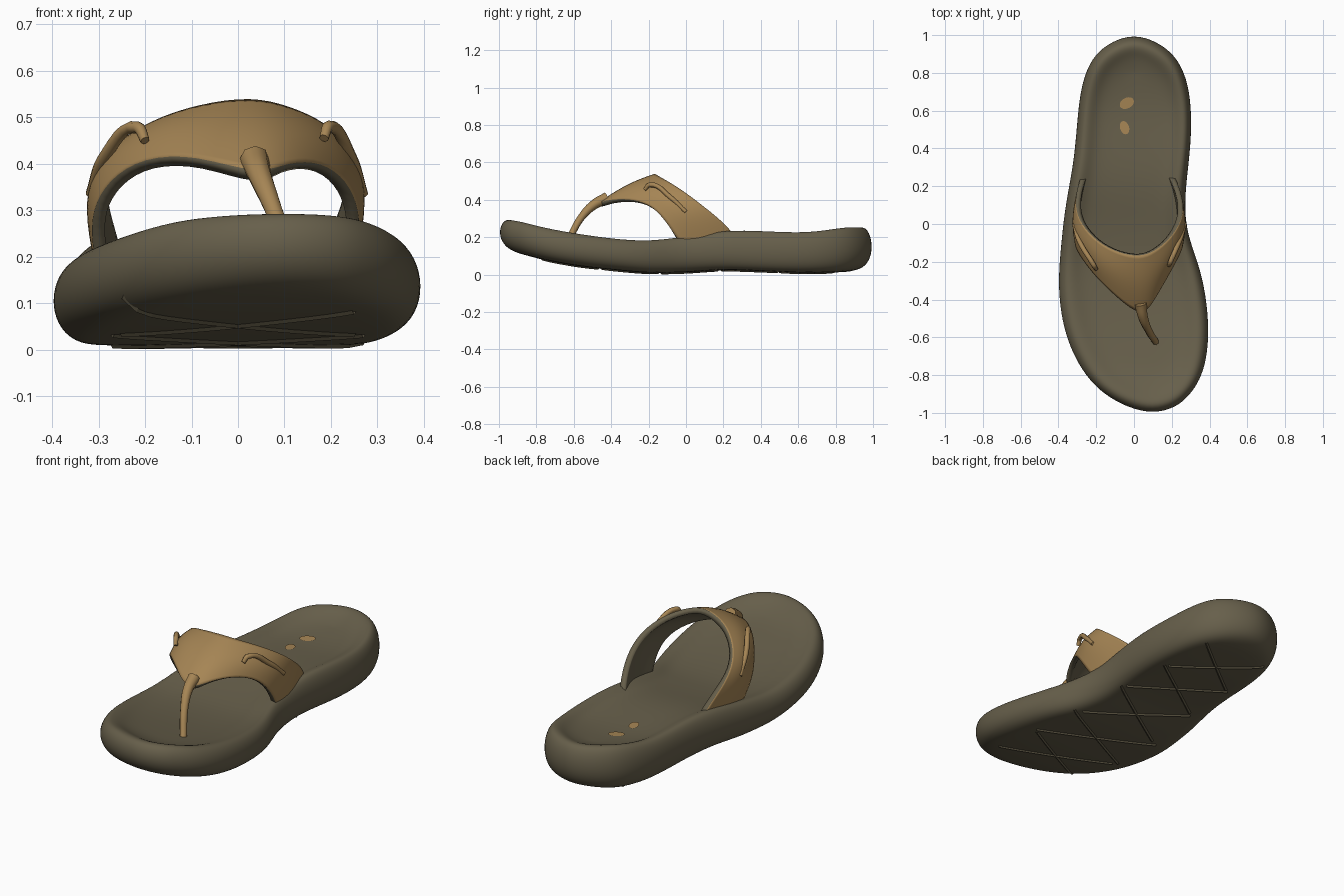
import bpy, bmesh, math
from mathutils import Vector
from mathutils.bvhtree import BVHTree

if "Cube" in bpy.data.objects:
    bpy.data.objects.remove(bpy.data.objects["Cube"])


def material(name, rgb):
    m = bpy.data.materials.new(name)
    m.use_nodes = True
    m.diffuse_color = (*rgb, 1)
    m.node_tree.nodes["Principled BSDF"].inputs["Base Color"].default_value = (*rgb, 1)
    return m


foam = material("olive foam", (0.135, 0.115, 0.07))
leather = material("tan leather", (0.38, 0.235, 0.09))


def add_mesh(name, verts, faces, *mats):
    me = bpy.data.meshes.new(name)
    me.from_pydata([tuple(v) for v in verts], [], faces)
    for m in mats:
        me.materials.append(m)
    for p in me.polygons:
        p.use_smooth = True
    ob = bpy.data.objects.new(name, me)
    bpy.context.collection.objects.link(ob)
    return ob


def lerp(table, y):
    # linear lookup in a list of (y, value) pairs
    for (a, u), (b, v) in zip(table, table[1:]):
        if y <= b:
            return u + (v - u) * max(0, (y - a) / (b - a))
    return table[-1][1]


# Sole: outline as (y, right edge, left edge), with tips at both ends
OUTLINE = [(-.975, -.03, .22), (-.92, -.135, .285), (-.85, -.22, .34),
           (-.75, -.295, .38), (-.62, -.355, .398), (-.48, -.39, .395),
           (-.33, -.403, .375), (-.2, -.397, .34), (-.08, -.385, .295),
           (.04, -.373, .272), (.18, -.35, .275), (.33, -.322, .293),
           (.5, -.306, .308), (.67, -.292, .302), (.8, -.262, .272),
           (.9, -.21, .215), (.97, -.12, .12)]
BOTTOM = [(-1, .15), (-.9, .115), (-.75, .075), (-.55, .04), (-.2, .006),
          (0, .01), (.2, .027), (.4, .018), (.6, .008), (.85, .012), (1, .04)]
TOP = [(-1, .3), (-.9, .29), (-.75, .25), (-.55, .215), (-.35, .188), (-.2, .182),
       (0, .205), (.22, .243), (.4, .237), (.6, .223), (.75, .24), (.87, .26), (1, .25)]
# Side section: (inset, height fraction)
SECTION = [(.11, 0), (.05, .02), (.015, .18), (0, .45), (.006, .75), (.028, .96),
           (.055, 1), (.085, .95), (.12, .87), (.19, .82)]

loop = [(.1, -1.008, .1)] + [(r, y, (r + l) / 2) for y, r, l in OUTLINE]
loop += [(0, 1.008, 0)] + [(l, y, (r + l) / 2) for y, r, l in reversed(OUTLINE)]
n = len(loop)
verts, faces = [], []
for inset, frac in SECTION:
    for x, y, mid in loop:
        yy = y * (1 - inset)
        lo, hi = lerp(BOTTOM, yy), lerp(TOP, yy)
        verts.append((mid + (x - mid) * (1 - inset / .34), yy, lo + (hi - lo) * frac))
for k in range(len(SECTION) - 1):
    for i in range(n):
        j = (i + 1) % n
        faces.append((k * n + i, k * n + j, k * n + n + j, k * n + n + i))
for base in (0, (len(SECTION) - 1) * n):
    for i in range(n // 2):
        quad = [base + i, base + i + 1, base + n - i - 1, base + (n - i) % n]
        faces.append(tuple(dict.fromkeys(quad)))
sole = add_mesh("sole", verts, faces, foam)
bm = bmesh.new()
bm.from_mesh(sole.data)
bmesh.ops.recalc_face_normals(bm, faces=bm.faces)
bm.to_mesh(sole.data)
bm.free()
sub = sole.modifiers.new("Smooth", 'SUBSURF')
sub.levels = sub.render_levels = 2

bpy.context.view_layer.update()
tree = BVHTree.FromObject(sole, bpy.context.evaluated_depsgraph_get())


def project(x, y, down=True):
    # point on the footbed or the underside
    hit = tree.ray_cast(Vector((x, y, 1 if down else -1)), Vector((0, 0, -1 if down else 1)))[0]
    return hit


# Footbed marks: two thin ovals
for name, cx, cy, a, b, turn in (("rear_mark", -.038, .64, .04, .028, .5),
                                 ("front_mark", -.05, .51, .024, .036, .3)):
    ring = []
    for i in range(20):
        t = math.tau * i / 20
        u, v = a * math.cos(t), b * math.sin(t)
        p = project(cx + u * math.cos(turn) - v * math.sin(turn),
                    cy + u * math.sin(turn) + v * math.cos(turn))
        ring.append(p + Vector((0, 0, .004)))
    add_mesh(name, ring, [tuple(range(20))], leather)


# Tread: crossing diagonal ribs under the sole
def rib(name, start, end, width=.012, steps=16):
    a, b = Vector(start), Vector(end)
    side = Vector((a.y - b.y, b.x - a.x)).normalized() * width
    pts = []
    for i in range(steps + 1):
        p = a.lerp(b, i / steps)
        for off, drop in ((-side, -.004), (Vector((0, 0)), .007), (side, -.004)):
            q = p + off
            hit = project(q.x, q.y, False)
            pts.append(Vector((q.x, q.y, max(0, hit.z - drop))))
    quads = [(3 * i + k, 3 * i + k + 1, 3 * i + k + 4, 3 * i + k + 3)
             for i in range(steps) for k in (0, 1)]
    ob = add_mesh(name, pts, quads, foam)
    for p in ob.data.polygons:
        p.use_smooth = False


for i, (y, half) in enumerate([(-.62, .25), (-.3, .27), (.02, .23), (.34, .21), (.65, .19)]):
    for s, word in ((-1, "right"), (1, "left")):
        rib(f"tread_rib_{word}_{i + 1}", (-s * half, y - .15), (s * half, y + .15))

# Strap: pairs of back and front edge points from the right foot to the left foot
STRAP = [((-.265, .29, .17), (-.30, -.03, .15)),
         ((-.30, .2, .28), (-.315, -.07, .23)),
         ((-.315, .1, .36), (-.315, -.12, .30)),
         ((-.285, 0, .43), (-.28, -.18, .365)),
         ((-.19, -.1, .495), (-.205, -.28, .415)),
         ((-.08, -.155, .53), (-.09, -.39, .42)),
         ((.03, -.175, .545), (.045, -.5, .375)),
         ((.11, -.145, .525), (.11, -.4, .405)),
         ((.19, -.08, .49), (.18, -.28, .405)),
         ((.25, .01, .43), (.235, -.18, .365)),
         ((.265, .1, .36), (.262, -.12, .30)),
         ((.24, .2, .28), (.262, -.07, .23)),
         ((.2, .28, .19), (.25, -.03, .16))]
ACROSS = 5
verts, faces = [], []
for back, front in STRAP:
    b, f = Vector(back), Vector(front)
    for j in range(ACROSS):
        t = j / (ACROSS - 1)
        p = b.lerp(f, t)
        out = Vector((p.x + .02, 0, p.z - .15)).normalized()
        verts.append(p + out * .018 * math.sin(math.pi * t))
for i in range(len(STRAP) - 1):
    for j in range(ACROSS - 1):
        a = i * ACROSS + j
        faces.append((a, a + 1, a + ACROSS + 1, a + ACROSS))
strap = add_mesh("strap", verts, faces, leather, foam)
sub = strap.modifiers.new("Smooth", 'SUBSURF')
sub.levels = sub.render_levels = 2
solid = strap.modifiers.new("Lining", 'SOLIDIFY')
solid.thickness = .028
solid.offset = -1
solid.material_offset = 1
solid.material_offset_rim = 1
for ob in (sole, strap):
    bpy.context.view_layer.objects.active = ob
    ob.select_set(True)


# Toe post and strap loops: swept round cords
def cord(name, points, radius):
    cu = bpy.data.curves.new(name, 'CURVE')
    cu.dimensions = '3D'
    cu.bevel_depth = radius
    cu.bevel_resolution = 2
    cu.resolution_u = 6
    cu.use_fill_caps = True
    sp = cu.splines.new('BEZIER')
    sp.bezier_points.add(len(points) - 1)
    for bp, (x, y, z, scale) in zip(sp.bezier_points, points):
        bp.co = (x, y, z)
        bp.radius = scale
        bp.handle_left_type = bp.handle_right_type = 'AUTO'
    cu.materials.append(leather)
    ob = bpy.data.objects.new(name, cu)
    bpy.context.collection.objects.link(ob)


cord("toe_post", [(.035, -.42, .41, 1.6), (.047, -.49, .375, 1.3),
                  (.075, -.56, .305, 1), (.115, -.625, .19, .9)], .02)
cord("left_strap_loop", [(.185, -.22, .455, .8), (.195, -.195, .48, 1),
                         (.245, -.08, .41, 1), (.27, 0, .335, .8)], .013)
cord("right_strap_loop", [(-.2, -.24, .45, .8), (-.215, -.215, .478, 1),
                          (-.29, -.09, .41, 1), (-.318, 0, .335, .8)], .013)
